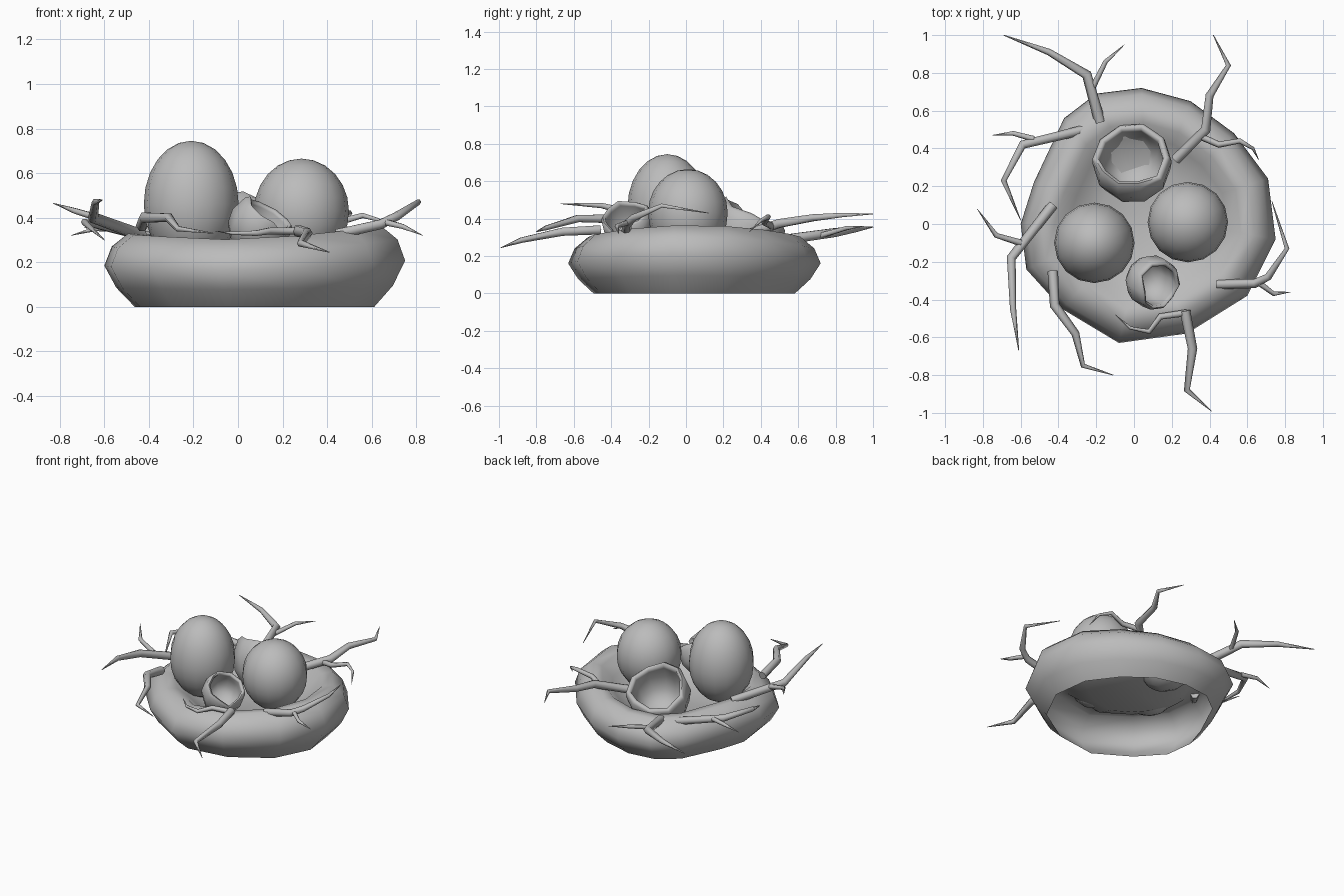
import bpy, bmesh, math, random
from mathutils import Vector, Matrix

random.seed(4)
if "Cube" in bpy.data.objects:
    bpy.data.objects.remove(bpy.data.objects["Cube"])

grey = bpy.data.materials.new("plain_grey")
grey.use_nodes = True
grey.diffuse_color = (0.5, 0.5, 0.5, 1)
grey.node_tree.nodes["Principled BSDF"].inputs["Base Color"].default_value = (0.5, 0.5, 0.5, 1)


def finish(name, bm, angle):
    """Turn a bmesh into a smooth shaded object."""
    mesh = bpy.data.meshes.new(name)
    bmesh.ops.recalc_face_normals(bm, faces=bm.faces)
    bm.to_mesh(mesh)
    bm.free()
    mesh.materials.append(grey)
    obj = bpy.data.objects.new(name, mesh)
    bpy.context.collection.objects.link(obj)
    bpy.ops.object.select_all(action="DESELECT")
    obj.select_set(True)
    bpy.context.view_layer.objects.active = obj
    bpy.ops.object.shade_smooth_by_angle(angle=math.radians(angle))


def loft(bm, rings, close_start=False, close_end=False):
    """Skin a list of equally long closed rings, with optional end fans."""
    rows = [[bm.verts.new(p) for p in ring] for ring in rings]
    n = len(rows[0])
    for a, b in zip(rows, rows[1:]):
        for i in range(n):
            j = (i + 1) % n
            bm.faces.new((a[i], a[j], b[j], b[i]))
    for row, wanted in ((rows[0], close_start), (rows[-1], close_end)):
        if wanted:
            mid = bm.verts.new(sum((v.co for v in row), Vector()) / n)
            for i in range(n):
                bm.faces.new((row[i], row[(i + 1) % n], mid))


# Nest: uneven outline swept through a wall, rim and bowl, open underneath
outline = [(.04, .72), (.3, .65), (.53, .48), (.71, .24), (.75, -.08), (.6, -.38), (.28, -.58),
           (-.08, -.63), (-.38, -.45), (-.57, -.24), (-.6, 0), (-.53, .22), (-.37, .56), (-.2, .69)]
profile = [(.797, 0), (.92, .09), (1, .195), (.95, .285), (.84, .345), (.73, .33), (.62, .26), (.4, .185)]
middle = Vector((.07, .04, 0))
rings = []
for scale, height in profile:
    ring = []
    for x, y in outline:
        p = middle + (Vector((x, y, 0)) - middle) * scale
        p.z = height * (1 + .09 * p.x + .03 * p.y - .38 * p.y ** 2)
        ring.append(p)
    rings.append(ring)
bm = bmesh.new()
loft(bm, rings, close_end=True)
finish("nest", bm, 80)


# Whole eggs: spheres stretched more above the widest line
def egg(name, x, y, radius, bottom, widest, top):
    bm = bmesh.new()
    bmesh.ops.create_uvsphere(bm, u_segments=16, v_segments=12, radius=1)
    for v in bm.verts:
        rise = top - widest if v.co.z > 0 else widest - bottom
        v.co = (x + v.co.x * radius, y + v.co.y * radius, widest + v.co.z * rise)
    finish(name, bm, 80)


egg("tall_egg", -.21, -.1, .213, .19, .46, .745)
egg("round_egg", .285, .01, .213, .19, .43, .665)


# Broken shells: thick cups with a jagged lip, tipped towards one side
def shell(name, centre, radius, thickness, lip, jag, lean, sides=10):
    jags = [random.uniform(-jag, jag) for _ in range(sides)]
    inner = radius - thickness
    path = [(radius, a, 0) for a in (-75, -50, -25, 0)]
    path += [(radius, lip - 6, .8), (radius - thickness * .25, lip, 1),
             (inner + thickness * .25, lip, 1), (inner, lip - 7, .8)]
    path += [(inner, a, 0) for a in (-8, -35, -60)]
    rings = []
    for r, lat, w in path:
        ring = []
        for i in range(sides):
            turn = math.tau * i / sides
            up = math.radians(lat + jags[i] * w)
            ring.append(Vector((r * math.cos(up) * math.cos(turn),
                                r * math.cos(up) * math.sin(turn), r * 1.1 * math.sin(up))))
        rings.append(ring)
    bm = bmesh.new()
    loft(bm, rings, True, True)
    tip = Vector((0, 0, 1)).rotation_difference(Vector(lean)).to_matrix().to_4x4()
    bm.transform(Matrix.Translation(centre) @ tip)
    finish(name, bm, 70)


shell("large_broken_shell", (-.01, .325, .345), .212, .04, 23, 13, (-.15, .42, 1))
shell("small_broken_shell", (.1, -.31, .37), .143, .026, 27, 16, (.62, -.55, 1))


# Twigs: bent, tapering six sided tubes
def twig(name, points, thick, sides=6):
    pts = [Vector(p) for p in points]
    last = len(pts) - 1
    rings = []
    for i, p in enumerate(pts):
        along = (pts[min(i + 1, last)] - pts[max(i - 1, 0)]).normalized()
        side = along.cross(Vector((0, 0, 1))).normalized()
        up = side.cross(along)
        r = thick * (1 - .93 * (i / last) ** 2)
        turns = [math.tau * k / sides for k in range(sides)]
        rings.append([p + (side * math.cos(t) + up * math.sin(t)) * r for t in turns])
    bm = bmesh.new()
    loft(bm, rings, True, True)
    finish(name, bm, 70)


twig("back_right_twig", [(-.18, .54, .29), (-.25, .79, .325), (-.45, .91, .345), (-.69, 1, .355)], .03)
twig("back_right_offshoot", [(-.22, .72, .31), (-.15, .86, .35), (-.05, .95, .36)], .016)
twig("back_left_twig", [(.22, .34, .32), (.38, .5, .375), (.4, .68, .405), (.5, .84, .42), (.42, 1, .425)], .028)
twig("back_left_offshoot", [(.36, .46, .36), (.45, .42, .38), (.56, .44, .41), (.63, .4, .39), (.66, .34, .33)], .018)
twig("left_twig", [(.44, -.32, .325), (.64, -.315, .37), (.71, -.28, .405), (.81, -.13, .47), (.73, .12, .43)], .026)
twig("left_offshoot", [(.66, -.31, .38), (.74, -.37, .36), (.83, -.36, .32)], .016)
twig("right_rear_twig", [(-.26, .5, .28), (-.59, .42, .36), (-.69, .23, .38), (-.6, .02, .3)], .026)
twig("right_rear_offshoot", [(-.53, .45, .35), (-.64, .48, .35), (-.75, .47, .32)], .016)
twig("right_twig", [(-.43, .1, .32), (-.65, -.18, .4), (-.64, -.45, .47), (-.61, -.67, .48)], .028)
twig("right_offshoot", [(-.6, -.1, .39), (-.73, -.06, .43), (-.83, .08, .465)], .018)
twig("front_right_twig", [(-.43, -.25, .365), (-.42, -.43, .4), (-.31, -.58, .4), (-.27, -.75, .35), (-.11, -.8, .33)], .028)
twig("front_twig", [(.27, -.46, .34), (.31, -.66, .33), (.28, -.88, .285), (.41, -.99, .245)], .028)
twig("front_offshoot", [(.28, -.47, .34), (.14, -.49, .34), (.08, -.57, .33), (-.02, -.55, .33), (-.1, -.48, .34)], .018)
